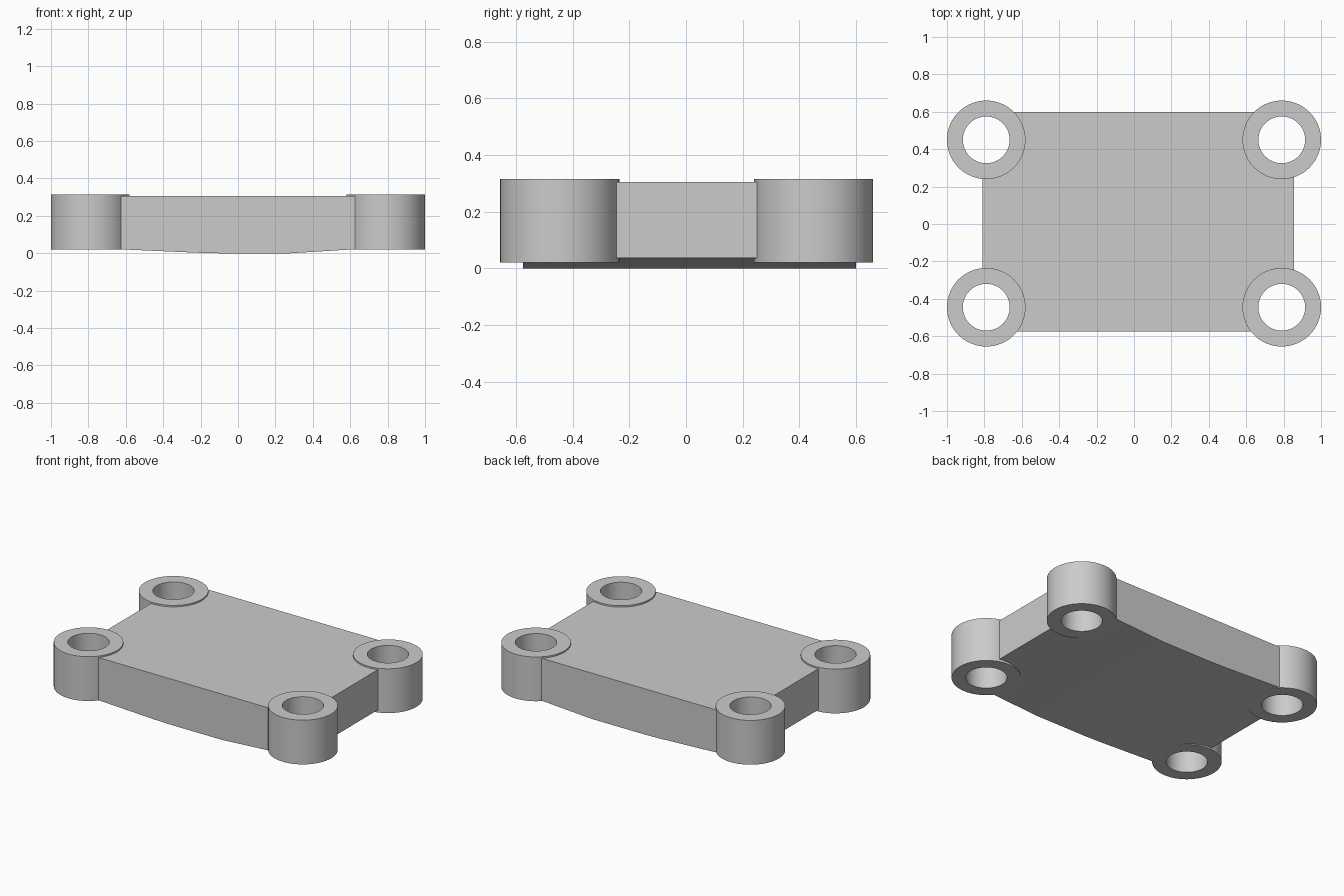
import bpy, bmesh, math

cube = bpy.data.objects.get("Cube")
if cube:
    bpy.data.objects.remove(cube, do_unlink=True)

grey = bpy.data.materials.new("light grey")
grey.use_nodes = True
grey.diffuse_color = (0.6, 0.6, 0.6, 1)
grey.node_tree.nodes["Principled BSDF"].inputs["Base Color"].default_value = (0.6, 0.6, 0.6, 1)

SEGMENTS = 64
BOSS_BOTTOM, BOSS_TOP = 0.02, 0.315
OUTER, INNER = 0.21, 0.125


def make_object(name, bm):
    bmesh.ops.recalc_face_normals(bm, faces=bm.faces)
    mesh = bpy.data.meshes.new(name)
    bm.to_mesh(mesh)
    bm.free()
    mesh.materials.append(grey)
    obj = bpy.data.objects.new(name, mesh)
    bpy.context.collection.objects.link(obj)
    return obj


def smooth(obj):
    bpy.ops.object.select_all(action="DESELECT")
    obj.select_set(True)
    bpy.context.view_layer.objects.active = obj
    bpy.ops.object.shade_smooth_by_angle(angle=math.radians(30))


def tube(name, x, y):
    # Revolve a rectangular wall section into an open ring
    bm = bmesh.new()
    section = [(INNER, BOSS_BOTTOM), (OUTER, BOSS_BOTTOM), (OUTER, BOSS_TOP), (INNER, BOSS_TOP)]
    rings = []
    for i in range(SEGMENTS):
        a = 2 * math.pi * i / SEGMENTS
        rings.append([bm.verts.new((r * math.cos(a), r * math.sin(a), z)) for r, z in section])
    for i, ring in enumerate(rings):
        after = rings[(i + 1) % SEGMENTS]
        for k in range(4):
            n = (k + 1) % 4
            bm.faces.new((ring[k], after[k], after[n], ring[n]))
    obj = make_object(name, bm)
    obj.location = (x, y, 0)
    smooth(obj)
    return obj


# Plate: side profile with a shallow bowed underside, extruded front to back
profile = [(-0.81, 0.305), (-0.81, 0.032), (-0.58, 0.019), (-0.22, 0.003), (-0.1, 0),
           (0.28, 0), (0.6, 0.02), (0.855, 0.037), (0.855, 0.305)]
bm = bmesh.new()
face = bm.faces.new([bm.verts.new((x, -0.575, z)) for x, z in profile])
extruded = bmesh.ops.extrude_face_region(bm, geom=[face])
bmesh.ops.translate(bm, vec=(0, 1.175, 0),
                    verts=[v for v in extruded["geom"] if isinstance(v, bmesh.types.BMVert)])
plate = make_object("plate", bm)

# Corner bosses, with the plate cut away inside each wall
for side, x in (("left", 0.79), ("right", -0.79)):
    for end, y in (("front", -0.445), ("back", 0.45)):
        tube(f"{end}_{side}_boss", x, y)
        bm = bmesh.new()
        bmesh.ops.create_cone(bm, cap_ends=True, segments=SEGMENTS, depth=1,
                              radius1=0.17, radius2=0.17)
        cutter = make_object(f"{end}_{side}_cutter", bm)
        cutter.location = (x, y, 0.15)
        cutter.hide_render = True
        cutter.hide_set(True)
        cut = plate.modifiers.new("hole", "BOOLEAN")
        cut.operation = "DIFFERENCE"
        cut.solver = "EXACT"
        cut.object = cutter
